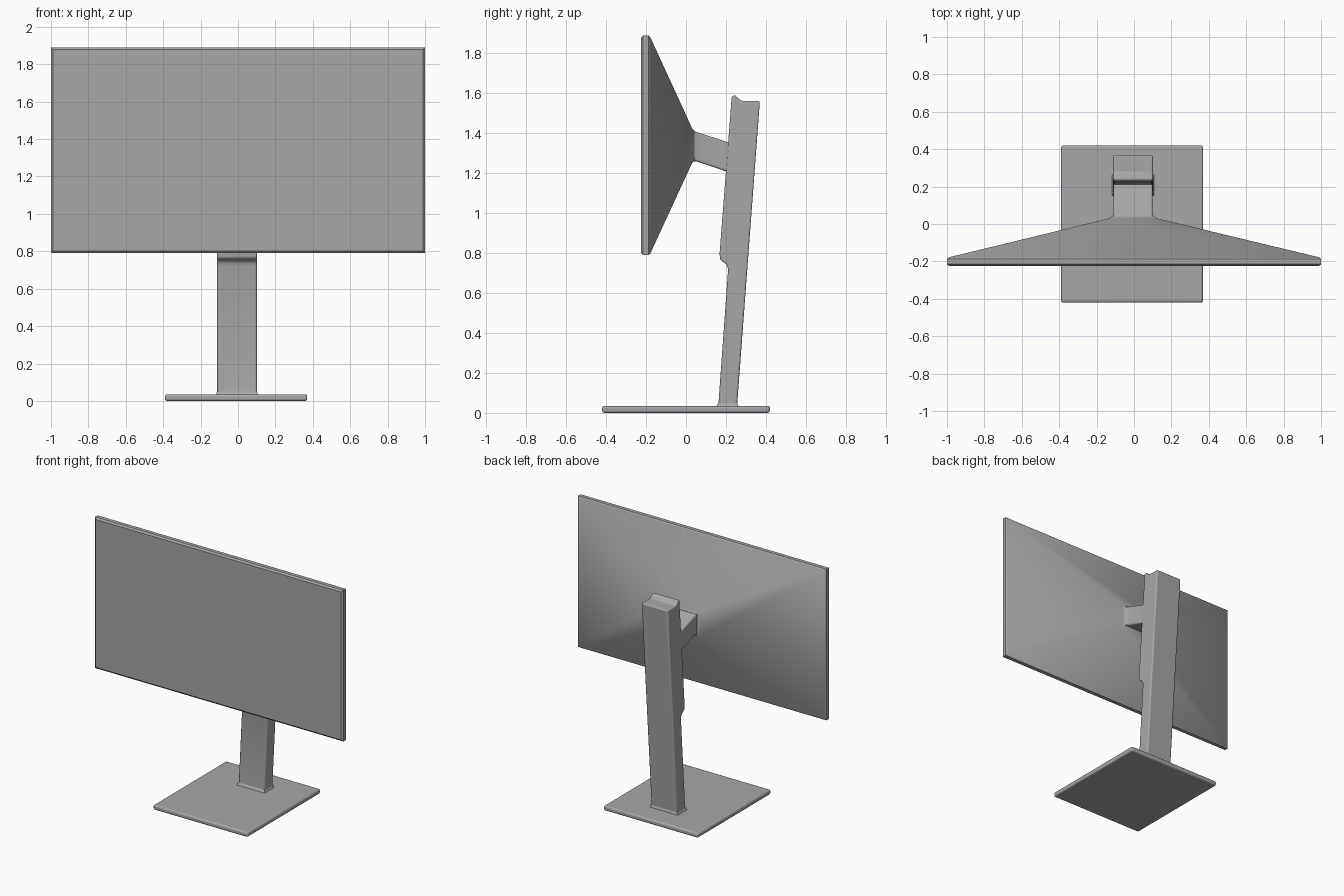
import bpy
import bmesh
import math

cube = bpy.data.objects.get("Cube")
if cube:
    bpy.data.objects.remove(cube, do_unlink=True)

grey = bpy.data.materials.new("plain grey")
grey.use_nodes = True
grey.diffuse_color = (0.39, 0.39, 0.39, 1)
grey.node_tree.nodes["Principled BSDF"].inputs["Base Color"].default_value = grey.diffuse_color

MID_X = -0.005  # stand, arm and base sit slightly off centre


def loft(name, rings, bevel=0.0, segments=3, angle=30):
    """Skin a list of closed rings, cap both ends and optionally round the edges."""
    bm = bmesh.new()
    loops = [[bm.verts.new(p) for p in ring] for ring in rings]
    for a, b in zip(loops, loops[1:]):
        for i in range(len(a)):
            j = (i + 1) % len(a)
            bm.faces.new((a[i], a[j], b[j], b[i]))
    bm.faces.new(loops[0])
    bm.faces.new(loops[-1])
    bmesh.ops.recalc_face_normals(bm, faces=bm.faces)
    mesh = bpy.data.meshes.new(name)
    bm.to_mesh(mesh)
    bm.free()
    mesh.materials.append(grey)
    obj = bpy.data.objects.new(name, mesh)
    bpy.context.collection.objects.link(obj)
    if bevel:
        mod = obj.modifiers.new("rounded edges", 'BEVEL')
        mod.width = bevel
        mod.segments = segments
        mod.limit_method = 'ANGLE'
        mod.angle_limit = math.radians(25)
    bpy.ops.object.select_all(action='DESELECT')
    obj.select_set(True)
    bpy.context.view_layer.objects.active = obj
    bpy.ops.object.shade_smooth_by_angle(angle=math.radians(angle))
    return obj


def upright(y, half, low, high, x=0.0):
    """Rectangle facing front or back."""
    return [(x - half, y, low), (x + half, y, low),
            (x + half, y, high), (x - half, y, high)]


def level(z, half, front, back, x=MID_X):
    """Rectangle lying flat."""
    return [(x - half, front, z), (x + half, front, z),
            (x + half, back, z), (x - half, back, z)]


# Screen panel with chamfered rim and tapering back shell
loft("screen", [
    upright(-0.225, 0.988, 0.802, 1.878),
    upright(-0.215, 1.0, 0.79, 1.89),
    upright(-0.187, 1.0, 0.79, 1.89),
    upright(-0.178, 0.99, 0.8, 1.88),
    upright(0.03, 0.128, 1.25, 1.427, MID_X),
    upright(0.042, 0.113, 1.262, 1.413, MID_X)], angle=35)

# Arm reaching from the screen back to the column
loft("support_arm", [
    upright(0.03, 0.115, 1.262, 1.415, MID_X),
    upright(0.06, 0.104, 1.257, 1.405, MID_X),
    upright(0.25, 0.104, 1.193, 1.342, MID_X)], bevel=0.01)

# Leaning column: side profile with a step in front and a lip on top
profile = [(0.161, 0.025), (0.255, 0.025), (0.37, 1.562), (0.275, 1.563),
           (0.245, 1.592), (0.229, 1.585), (0.168, 0.795), (0.172, 0.765),
           (0.202, 0.745), (0.211, 0.72)]
loft("column", [[(MID_X + side, y, z) for y, z in profile]
                for side in (-0.106, 0.106)], bevel=0.013)

# Flared foot where the column meets the base
loft("column_foot", [
    level(0.03, 0.116, 0.15, 0.265),
    level(0.037, 0.112, 0.154, 0.261),
    level(0.055, 0.104, 0.165, 0.256)])

# Base plate
loft("base_plate", [
    level(0.0, 0.38, -0.42, 0.42, -0.01),
    level(0.035, 0.38, -0.42, 0.42, -0.01)], bevel=0.011)
